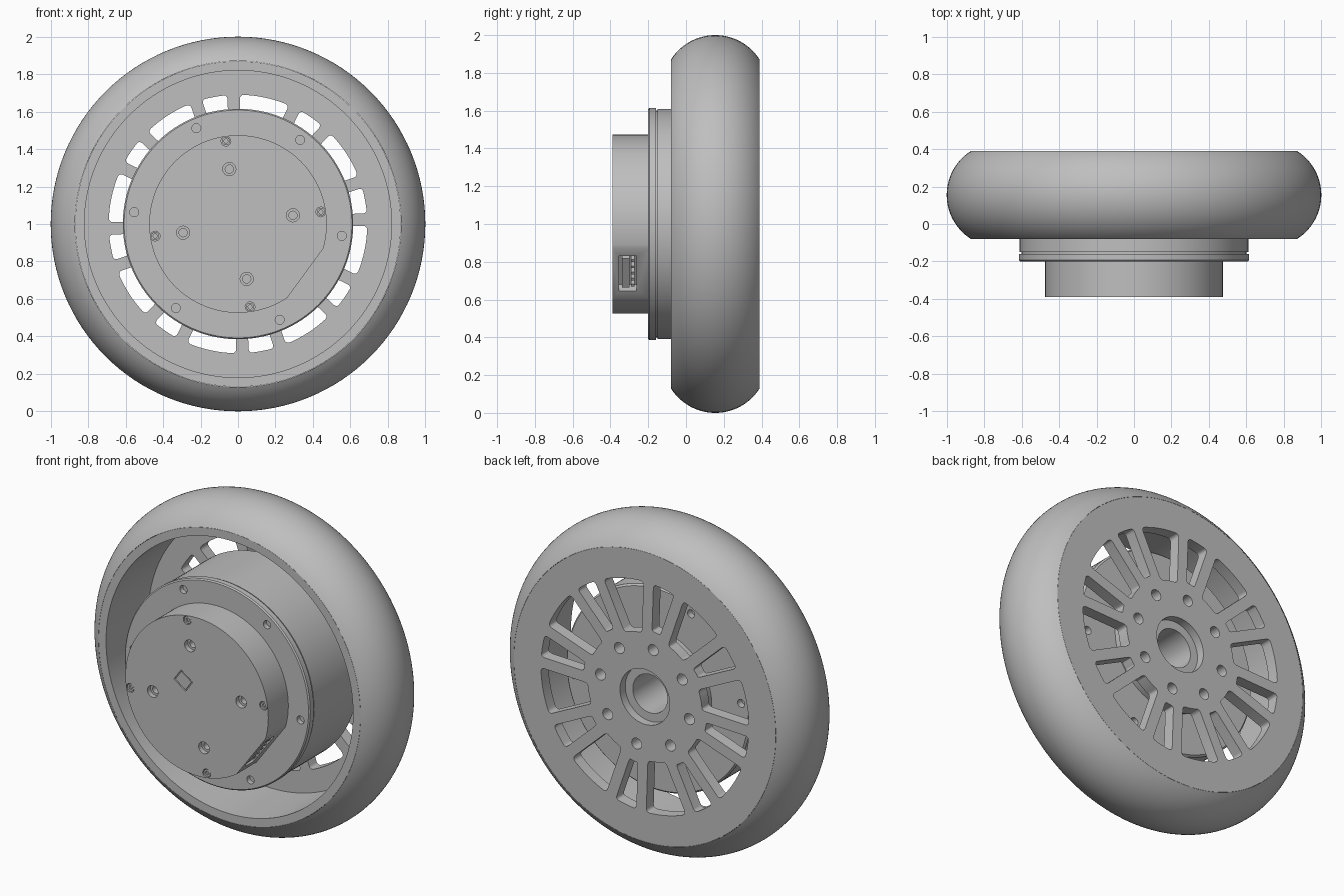
import bpy, bmesh
from math import sin, cos, asin, sqrt, radians, pi

cube = bpy.data.objects.get("Cube")
if cube:
    bpy.data.objects.remove(cube)

grey = bpy.data.materials.new("plain grey")
grey.use_nodes = True
COLOUR = (0.52, 0.52, 0.52, 1)
grey.diffuse_color = COLOUR
grey.node_tree.nodes["Principled BSDF"].inputs["Base Color"].default_value = COLOUR

AXLE = 1.0  # height of the wheel axis
parts = []


def polar(r, a):
    return (r * cos(a), r * sin(a))


def circle(r, centre=(0, 0), n=24):
    return [(centre[0] + r * cos(2 * pi * i / n), centre[1] + r * sin(2 * pi * i / n))
            for i in range(n)]


def ring(r, first, count):
    """Centres of evenly spaced holes, first angle in degrees."""
    return [polar(r, radians(first) + 2 * pi * k / count) for k in range(count)]


def rect(centre, angle, u, v):
    """Rectangle with half sizes u (along angle) and v (across)."""
    c, s = cos(angle), sin(angle)
    return [(centre[0] + p * u * c - q * v * s, centre[1] + p * u * s + q * v * c)
            for p, q in ((-1, -1), (1, -1), (1, 1), (-1, 1))]


def make(name, bm, keep=True):
    bmesh.ops.recalc_face_normals(bm, faces=bm.faces[:])
    mesh = bpy.data.meshes.new(name)
    bm.to_mesh(mesh)
    bm.free()
    mesh.materials.append(grey)
    ob = bpy.data.objects.new(name, mesh)
    bpy.context.scene.collection.objects.link(ob)
    if keep:
        parts.append(ob)
    return ob


def prisms(name, outlines, y0, y1, keep=True, rounding=0):
    """Outlines in the wheel plane, extruded along the axle."""
    bm = bmesh.new()
    for pts in outlines:
        n = len(pts)
        a = [bm.verts.new((x, y0, AXLE + z)) for x, z in pts]
        b = [bm.verts.new((x, y1, AXLE + z)) for x, z in pts]
        bm.faces.new(a)
        bm.faces.new(b[::-1])
        for i in range(n):
            bm.faces.new((a[i], b[i], b[(i + 1) % n], a[(i + 1) % n]))
    if rounding:
        bm.normal_update()
        corners = [e for e in bm.edges if abs(e.verts[0].co.y - e.verts[1].co.y) > 0.01
                   and e.calc_face_angle() > 0.7]
        bmesh.ops.bevel(bm, geom=corners, offset=rounding, segments=4,
                        profile=0.5, affect='EDGES')
    return make(name, bm, keep)


def lathe(name, profile, n=128):
    """Closed (radius, y) profile turned around the axle."""
    bm = bmesh.new()
    rows = [[bm.verts.new((r * cos(2 * pi * i / n), y, AXLE + r * sin(2 * pi * i / n)))
             for i in range(n)] for r, y in profile]
    for j, row in enumerate(rows):
        nxt = rows[(j + 1) % len(rows)]
        if profile[j][0] == 0 and profile[(j + 1) % len(rows)][0] == 0:
            continue
        for i in range(n):
            k = (i + 1) % n
            bm.faces.new((row[i], row[k], nxt[k], nxt[i]))
    bmesh.ops.remove_doubles(bm, verts=bm.verts[:], dist=1e-5)
    return make(name, bm)


def cut(ob, outlines, y0, y1, rounding=0):
    cutter = prisms("cutter", outlines, y0, y1, False, rounding)
    mod = ob.modifiers.new("cut", 'BOOLEAN')
    mod.operation = 'DIFFERENCE'
    mod.solver = 'EXACT'
    mod.object = cutter
    bpy.context.view_layer.objects.active = ob
    bpy.ops.object.modifier_apply(modifier=mod.name)
    bpy.data.objects.remove(cutter)


# Tyre: round tread between two flat sides
half, bulge, mid = 0.235, 0.13, 0.155
R = (half ** 2 + bulge ** 2) / (2 * bulge)
sweep = asin(half / R)
STEPS = 28
tread = [(1 - R + R * cos(t), mid + R * sin(t))
         for t in [sweep * (2 * i / STEPS - 1) for i in range(STEPS + 1)]]
lathe("tyre", tread)

# Rim: open barrel at the front, spoked disc at the back, hub boss
rim = lathe("rim", [(0.869, -0.08), (0.82, -0.08), (0.82, 0.32), (0.36, 0.32),
                    (0.36, 0.265), (0.115, 0.265), (0.115, 0.34), (0.165, 0.34),
                    (0.165, 0.39), (0.869, 0.39)])

# Slots between pairs of straight spokes
HALF_SPOKE, OUTER = 0.033, 0.69


def slot(a0, a1, inner):
    def arc(r, n=8):
        lo, hi = a0 + asin(HALF_SPOKE / r), a1 - asin(HALF_SPOKE / r)
        return [polar(r, lo + (hi - lo) * i / n) for i in range(n + 1)]
    return arc(OUTER) + arc(inner)[::-1]


slots = []
for k in range(8):
    a = radians(100.5 + 45 * k)
    d = radians(8.5)
    slots.append(slot(a - d, a + d, 0.41))
    slots.append(slot(a + d, a + radians(45) - d, 0.38))
cut(rim, slots, 0.30, 0.42, 0.022)
cut(rim, [circle(0.033, c) for c in ring(0.30, 100.5, 8)], 0.29, 0.42)

# Motor drum with grooved front plate and a blind axle bore
drum = lathe("motor_drum", [(0, 0.05), (0.115, 0.05), (0.115, 0.27), (0.60, 0.27),
                            (0.61, 0.26), (0.61, -0.15), (0.60, -0.15), (0.60, -0.16),
                            (0.615, -0.16), (0.615, -0.193), (0.608, -0.20), (0, -0.20)])
plate_holes = [circle(0.024, c) for c in ring(0.558, 53.5, 6)]
cut(drum, plate_holes, -0.25, -0.17)
cut(drum, plate_holes, 0.23, 0.30)

# Motor cap: round with one flat side
N = 120
start, end = radians(-16), radians(303.6)
cap = prisms("motor_cap", [[polar(0.474, start + (end - start) * i / N)
                            for i in range(N + 1)]], -0.39, -0.195)
wide_holes, screw_spots = ring(0.297, 9, 4), ring(0.447, 8.3, 4)
cut(cap, [circle(0.035, c) for c in wide_holes], -0.42, -0.36)
cut(cap, [circle(0.022, c) for c in wide_holes], -0.37, -0.31)
cut(cap, [circle(0.026, c, 16) for c in screw_spots], -0.42, -0.37)

# Cap screws with hex sockets
screws = prisms("cap_screws", [circle(0.022, c, 16) for c in screw_spots], -0.386, -0.36)
cut(screws, [circle(0.012, c, 6) for c in screw_spots], -0.40, -0.374)

# Blank square inlay on the cap
spot, tilt = (-0.09, 0.073), radians(-35)
cut(cap, [rect(spot, tilt, 0.047, 0.041)], -0.42, -0.382)
prisms("square_inlay", [rect(spot, tilt, 0.041, 0.035)], -0.389, -0.38)

# Connector sunk in the flat side of the cap
facing, flat = radians(-36.2), 0.445
cut(cap, [rect(polar(flat, facing), facing, 0.06, 0.115)], -0.355, -0.262)
prisms("connector_body", [rect(polar(flat - 0.045, facing), facing, 0.04, 0.095)],
       -0.34, -0.30)
pins = []
for k in range(5):
    side = (k - 2) * 0.04
    x, z = polar(flat - 0.035, facing)
    pins.append(rect((x - side * sin(facing), z + side * cos(facing)), facing, 0.03, 0.008))
prisms("connector_pins", pins, -0.29, -0.272)

# Smooth round surfaces, keep edges sharp
bpy.ops.object.select_all(action='DESELECT')
for ob in parts:
    ob.select_set(True)
bpy.context.view_layer.objects.active = parts[0]
bpy.ops.object.shade_smooth_by_angle(angle=radians(30))
